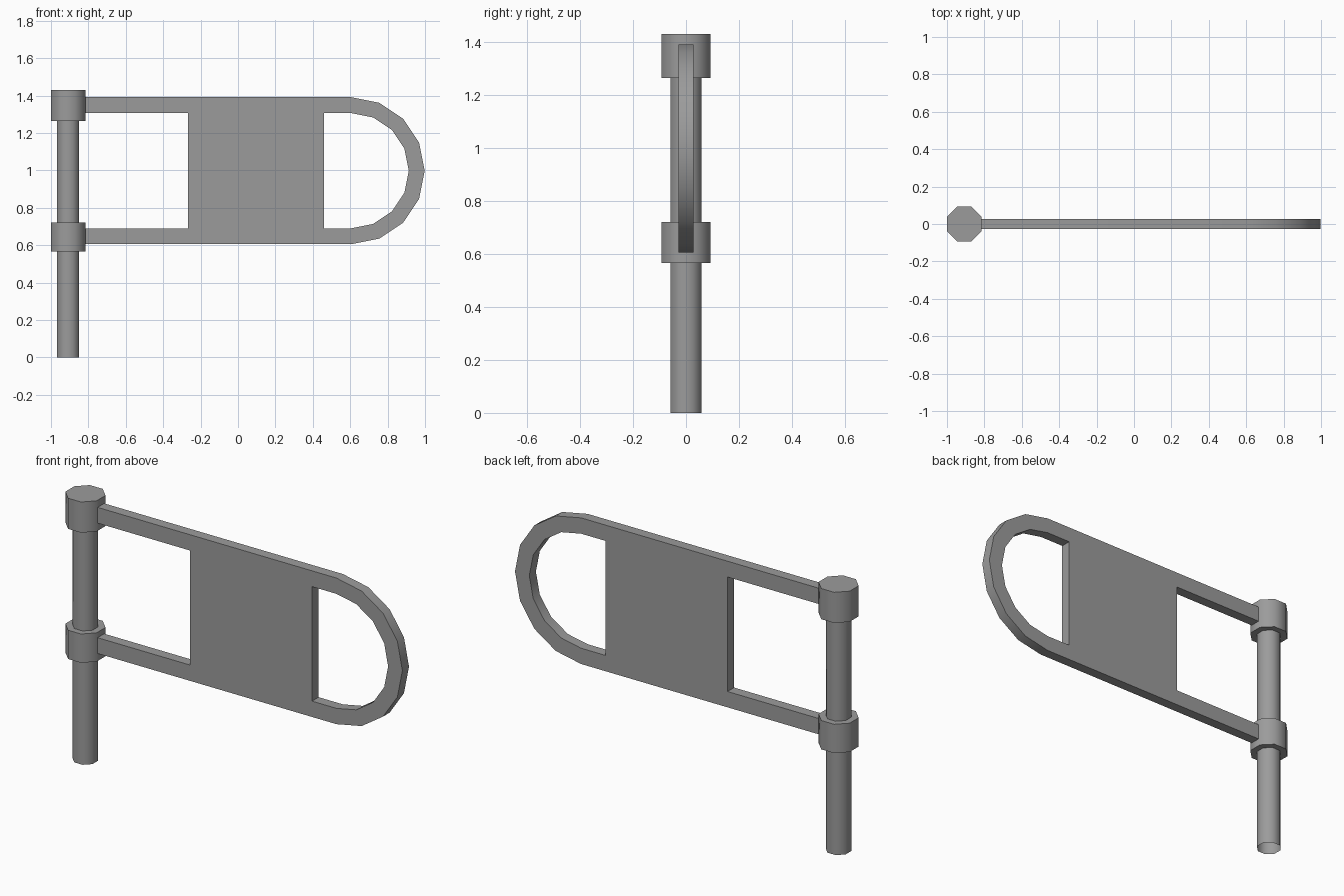
import bpy
import bmesh
from math import pi, sin, cos, radians
from mathutils import Matrix

cube = bpy.data.objects.get("Cube")
if cube:
    bpy.data.objects.remove(cube, do_unlink=True)

GREY = (0.33, 0.33, 0.33, 1.0)
metal = bpy.data.materials.new("plain_grey")
metal.use_nodes = True
metal.diffuse_color = GREY
metal.node_tree.nodes["Principled BSDF"].inputs["Base Color"].default_value = GREY

POLE_X = -0.908
MID_Z = 0.998


def finish(name, mesh):
    """Link a mesh, colour it and smooth its rounded sides."""
    obj = bpy.data.objects.new(name, mesh)
    bpy.context.collection.objects.link(obj)
    mesh.materials.clear()
    mesh.materials.append(metal)
    bpy.ops.object.select_all(action="DESELECT")
    obj.select_set(True)
    bpy.context.view_layer.objects.active = obj
    bpy.ops.object.shade_smooth_by_angle(angle=radians(50))
    return obj


def octagon_tube(name, radius, bottom, top, open_bottom=False):
    """Eight-sided upright cylinder with flats facing the axes."""
    bm = bmesh.new()
    bmesh.ops.create_cone(bm, cap_ends=True, segments=8, radius1=radius,
                          radius2=radius, depth=top - bottom)
    bm.transform(Matrix.Rotation(pi / 8, 4, "Z"))
    # Make sure flats, not corners, face the axes
    if max(v.co.x for v in bm.verts) > radius * 0.98:
        bm.transform(Matrix.Rotation(pi / 8, 4, "Z"))
    bm.transform(Matrix.Translation((POLE_X, 0, (bottom + top) / 2)))
    if open_bottom:
        bm.normal_update()
        caps = [f for f in bm.faces if f.normal.z < -0.9]
        bmesh.ops.delete(bm, geom=caps, context="FACES_ONLY")
    mesh = bpy.data.meshes.new(name)
    bm.to_mesh(mesh)
    bm.free()
    return finish(name, mesh)


def half_round(radius, centre_x=0.605, steps=8):
    """Points of the rounded end, from top to bottom."""
    angles = [pi / 2 - pi * i / steps for i in range(steps + 1)]
    return [(centre_x + radius * cos(a), MID_Z + radius * sin(a)) for a in angles]


def plate(name, loops, half_depth):
    """Flat upright plate from an outline and its holes."""
    curve = bpy.data.curves.new(name + "_outline", "CURVE")
    curve.dimensions = "2D"
    curve.fill_mode = "BOTH"
    curve.extrude = half_depth
    for loop in loops:
        spline = curve.splines.new("POLY")
        spline.points.add(len(loop) - 1)
        for point, (x, z) in zip(spline.points, loop):
            point.co = (x, z, 0, 1)
        spline.use_cyclic_u = True
    helper = bpy.data.objects.new(name + "_outline", curve)
    bpy.context.collection.objects.link(helper)
    graph = bpy.context.evaluated_depsgraph_get()
    mesh = bpy.data.meshes.new_from_object(helper.evaluated_get(graph))
    bpy.data.objects.remove(helper, do_unlink=True)
    mesh.name = name
    mesh.transform(Matrix.Rotation(pi / 2, 4, "X"))
    bm = bmesh.new()
    bm.from_mesh(mesh)
    bmesh.ops.remove_doubles(bm, verts=bm.verts, dist=0.0005)
    bmesh.ops.recalc_face_normals(bm, faces=bm.faces)
    bm.to_mesh(mesh)
    bm.free()
    return finish(name, mesh)


# Post and the two collars that hold the sign
octagon_tube("post", 0.064, 0.0, 1.35, open_bottom=True)
octagon_tube("lower_collar", 0.1, 0.565, 0.72)
octagon_tube("upper_collar", 0.1, 1.265, 1.43)

# Sign plate: two arms, a centre panel and a rounded loop end
OUTER, INNER = 0.393, 0.308
arm_end, panel_left, panel_right = -0.83, -0.267, 0.46
outline = [(arm_end, MID_Z + OUTER)] + half_round(OUTER) + [
    (arm_end, MID_Z - OUTER), (arm_end, MID_Z - INNER),
    (panel_left, MID_Z - INNER), (panel_left, MID_Z + INNER),
    (arm_end, MID_Z + INNER)]
hole = [(panel_right, MID_Z + INNER)] + half_round(INNER) + [
    (panel_right, MID_Z - INNER)]
plate("sign_plate", [outline, hole], 0.028)
